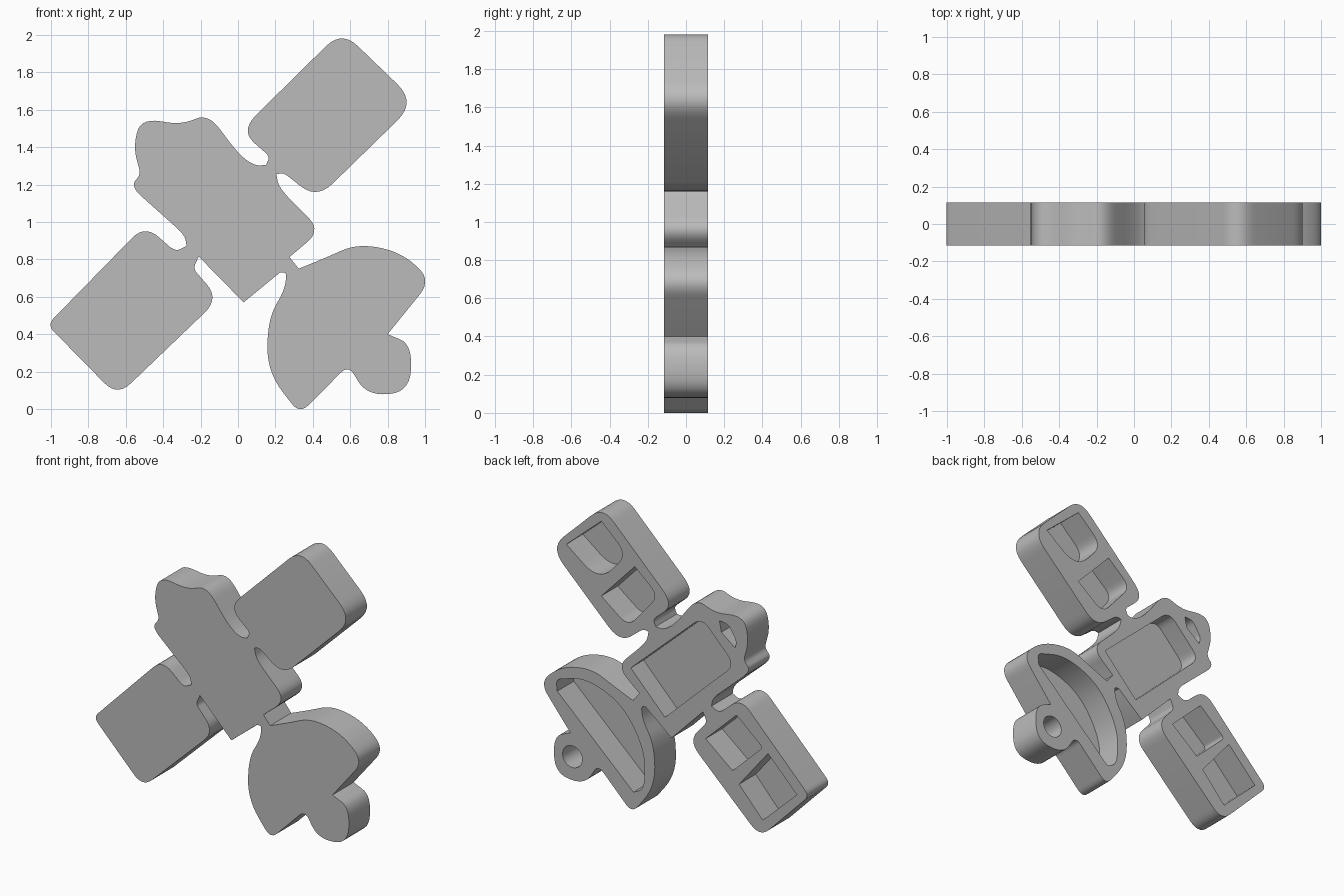
import bpy
import bmesh
from math import radians, cos, sin, tau
from mathutils import Vector

cube = bpy.data.objects.get("Cube")
if cube:
    bpy.data.objects.remove(cube)

FRONT, BACK = -0.115, 0.115

grey = bpy.data.materials.new("plain grey")
grey.use_nodes = True
grey.diffuse_color = (0.5, 0.5, 0.5, 1)
grey.node_tree.nodes["Principled BSDF"].inputs["Base Color"].default_value = grey.diffuse_color


def rounded(corners, steps=7):
    """Outline through (x, z, rounding) corners, each rounded by its own amount."""
    path = []
    count = len(corners)
    for i, (x, z, r) in enumerate(corners):
        corner = Vector((x, z))
        if not r:
            path.append(corner)
            continue
        ends = []
        for other in (corners[i - 1], corners[(i + 1) % count]):
            edge = Vector(other[:2]) - corner
            ends.append(corner + edge.normalized() * min(r, edge.length * 0.48))
        for k in range(steps + 1):
            t = k / steps
            path.append(ends[0] * (1 - t) ** 2 + corner * 2 * t * (1 - t) + ends[1] * t * t)
    return path


def ring(bm, path, y):
    verts = [bm.verts.new((p.x, y, p.y)) for p in path]
    edges = [bm.edges.new((v, verts[i - 1])) for i, v in enumerate(verts)]
    return verts, edges


def bridge(bm, a, b):
    for i in range(len(a)):
        bm.faces.new((a[i - 1], a[i], b[i], b[i - 1]))


def slab(name, outline, pockets):
    """Flat-fronted slab whose back is hollowed by (path, depth) pockets."""
    bm = bmesh.new()
    path = rounded(outline)
    front, _ = ring(bm, path, FRONT)
    back, rim = ring(bm, path, BACK)
    bm.faces.new(front)
    bridge(bm, front, back)
    for hole, depth in pockets:
        mouth, edges = ring(bm, hole, BACK)
        floor, _ = ring(bm, hole, BACK - depth)
        bridge(bm, mouth, floor)
        bm.faces.new(floor)
        rim += edges
    bmesh.ops.triangle_fill(bm, edges=rim, use_beauty=True, normal=(0, 1, 0))
    bmesh.ops.recalc_face_normals(bm, faces=bm.faces)
    mesh = bpy.data.meshes.new(name)
    bm.to_mesh(mesh)
    bm.free()
    obj = bpy.data.objects.new(name, mesh)
    mesh.materials.append(grey)
    bpy.context.collection.objects.link(obj)
    bpy.ops.object.select_all(action="DESELECT")
    obj.select_set(True)
    bpy.context.view_layer.objects.active = obj
    bpy.ops.object.shade_smooth_by_angle(angle=radians(35))


# Upper arm block with two rounded pockets
slab("upper_arm", [
    (.15, 1.305, 0), (.17, 1.35, .03), (.012, 1.488, .12), (.555, 2.023, .12),
    (.952, 1.64, .14), (.422, 1.123, .12), (.245, 1.262, .03), (.205, 1.255, 0),
], [
    (rounded([(.83, 1.69, 0), (.565, 1.92, 0), (.37, 1.74, .1), (.58, 1.5, .15)]), .18),
    (rounded([(.565, 1.405, 0), (.31, 1.675, 0), (.13, 1.52, .08), (.36, 1.25, .08)]), .18),
])

# Lower arm block with two square pockets
slab("lower_arm", [
    (-.275, .872, 0), (-.335, .84, .05), (-.497, .985, .1), (-1.02, .45, .05),
    (-.645, .068, .1), (-.1, .59, .11), (-.24, .75, .03), (-.21, .815, 0),
], [
    (rounded([(-.23, .635, 0), (-.465, .86, 0), (-.665, .69, .03), (-.435, .47, 0)]), .18),
    (rounded([(-.485, .39, 0), (-.705, .66, 0), (-.925, .435, 0), (-.665, .19, 0)]), .18),
])

# Body with its lumpy head, a large pocket and a small slot
slab("body", [
    (-.21, .815, 0), (-.275, .872, 0), (-.285, .93, .06), (-.575, 1.19, .08),
    (-.52, 1.255, .03), (-.56, 1.4, .1), (-.52, 1.555, .12), (-.3, 1.52, .08),
    (-.16, 1.58, .1), (.005, 1.36, .1), (.09, 1.3, .06), (.15, 1.305, 0),
    (.205, 1.255, 0), (.22, 1.18, .09), (.445, .955, .1), (.275, .812, 0),
    (.225, .73, 0), (.03, .57, 0),
], [
    (rounded([(.34, .97, 0), (-.2, 1.46, .08), (-.45, 1.2, .08), (.08, .7, 0)]), .14),
    (rounded([(-.335, 1.475, 0), (-.4, 1.47, .03), (-.465, 1.37, .03),
              (-.455, 1.32, 0), (-.35, 1.4, 0)]), .18),
])

# Fan-shaped leg with a half-moon pocket and a round peg hole
peg_hole = [Vector((.785 + .075 * cos(tau * k / 24), .24 + .075 * sin(tau * k / 24)))
            for k in range(24)]
slab("leg", [
    (.225, .73, 0), (.275, .812, 0), (.325, .75, 0), (.46, .805, .1),
    (.64, .885, .15), (.87, .84, .14), (1.035, .69, .1), (.8, .4, 0),
    (.93, .345, .12), (.92, .09, .15), (.69, .07, .12), (.59, .235, .06),
    (.33, -.027, .07), (.155, .2, .15), (.16, .48, .15), (.25, .64, .06),
    (.26, .73, .03),
], [
    (rounded([(.9, .66, 0), (.91, .74, .04), (.68, .81, .14), (.4, .7, .15),
              (.23, .42, .15), (.24, .16, .08), (.32, .12, 0)]), .18),
    (peg_hole, .18),
])
